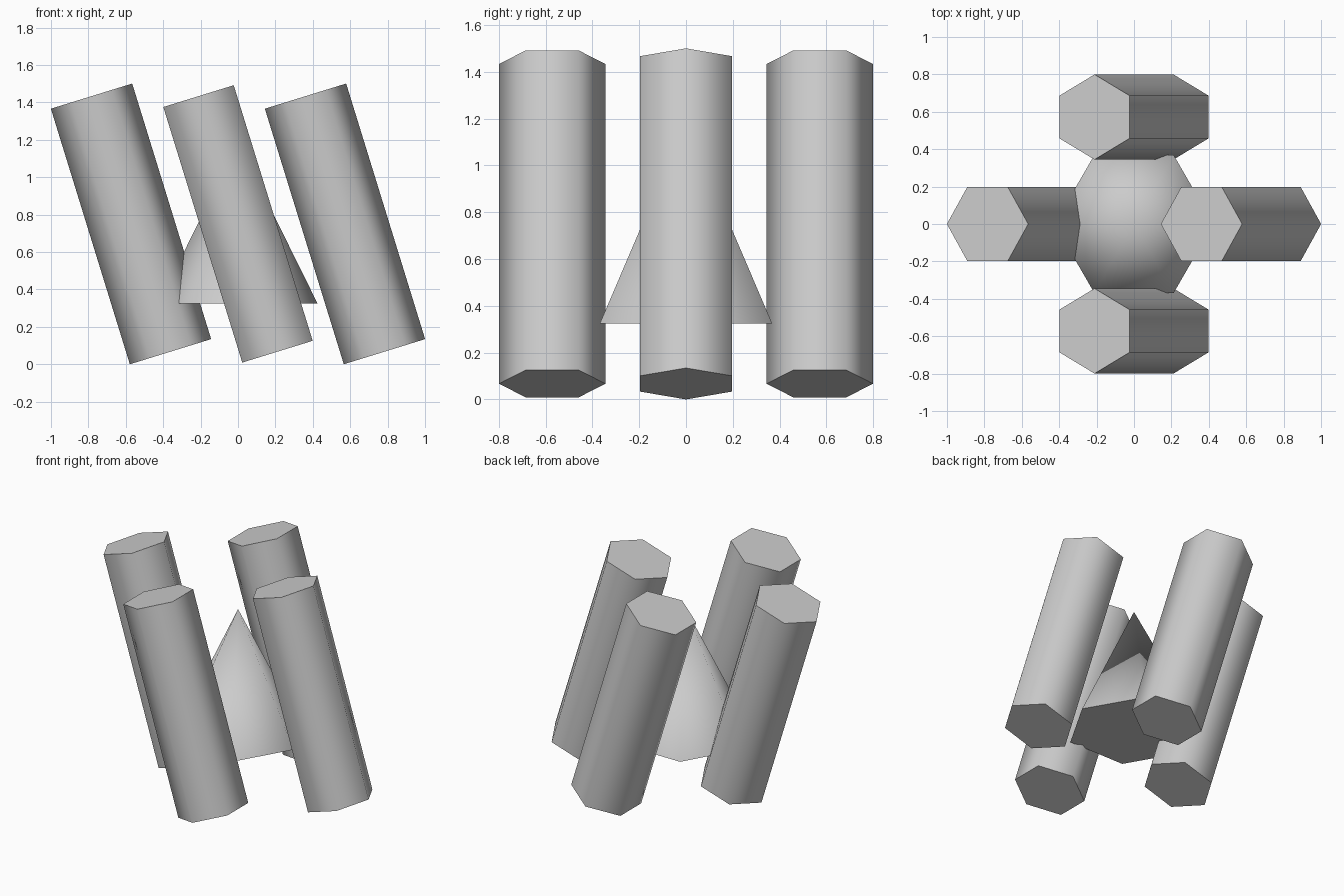
import bpy
from math import radians
from mathutils import Matrix

if "Cube" in bpy.data.objects:
    bpy.data.objects.remove(bpy.data.objects["Cube"])

TILT = Matrix.Rotation(radians(-17.17), 4, 'Y')
CENTRE_Z = 0.75
RING = 0.572


def smooth():
    bpy.ops.object.shade_smooth_by_angle(angle=radians(65))


def leaning_prism(name, x, y, spin):
    """Six-sided column leaning towards -x."""
    bpy.ops.mesh.primitive_cylinder_add(vertices=6, radius=0.2275, depth=1.43)
    ob = bpy.context.object
    ob.name = name
    ob.matrix_world = (Matrix.Translation((x, y, CENTRE_Z)) @ TILT
                       @ Matrix.Rotation(radians(spin), 4, 'Z'))
    smooth()


# Four leaning columns, each with a corner pointing outwards
leaning_prism("left_column", -RING, 0, 90)
leaning_prism("right_column", RING, 0, 90)
leaning_prism("front_column", 0, -RING, 0)
leaning_prism("back_column", 0, RING, 0)

# Upright six-sided cone in the middle, corners along x
bpy.ops.mesh.primitive_cone_add(vertices=6, radius1=0.425, radius2=0, depth=0.86,
                                location=(0, 0, 0.755),
                                rotation=(0, 0, radians(90)))
bpy.context.object.name = "centre_cone"
smooth()
